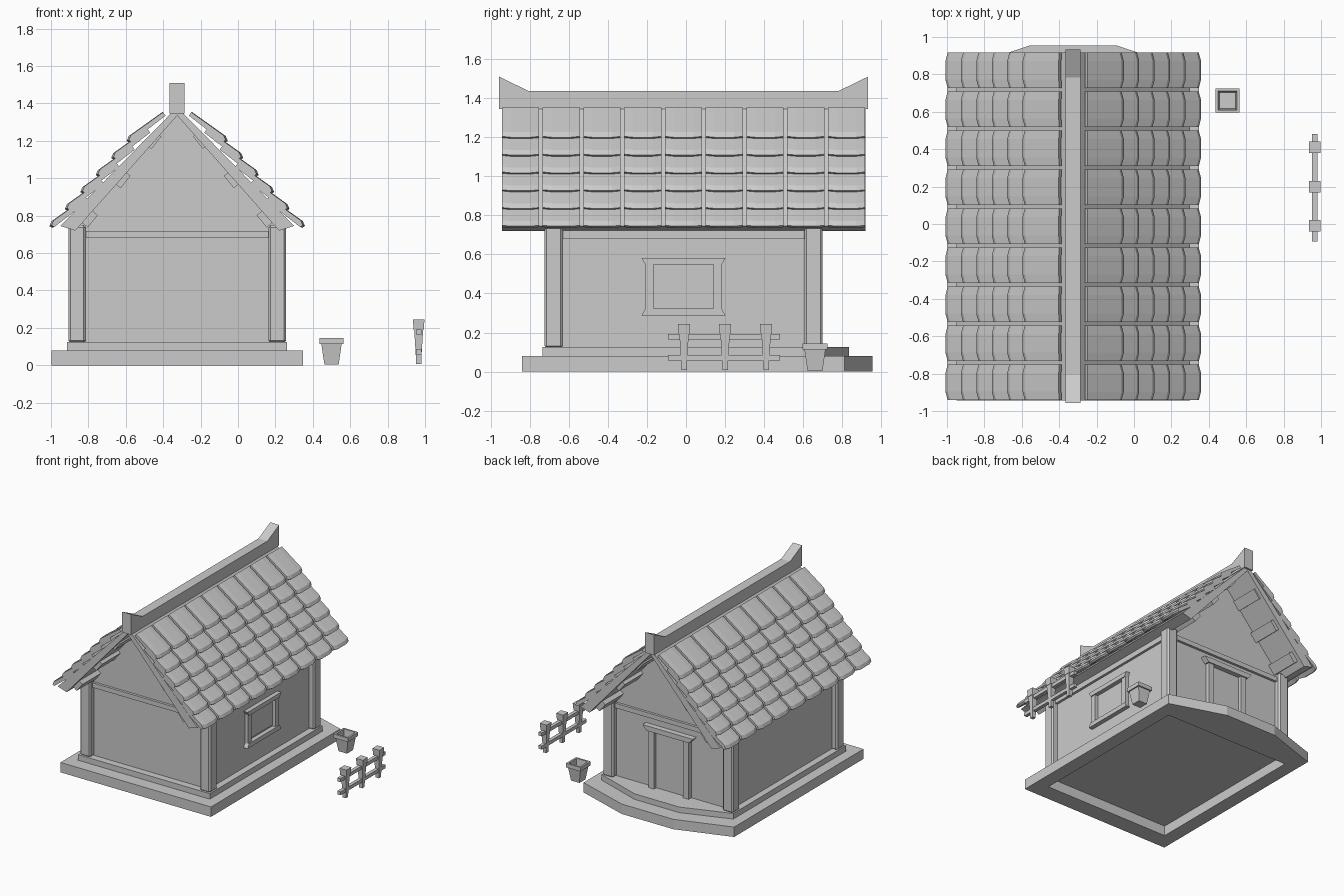
import bpy, bmesh
from math import atan2
from mathutils import Vector

if "Cube" in bpy.data.objects:
    bpy.data.objects.remove(bpy.data.objects["Cube"])

CX, CY = -0.325, -0.0125      # centre of the house


def make(name, bm):
    bmesh.ops.recalc_face_normals(bm, faces=bm.faces)
    me = bpy.data.meshes.new(name)
    bm.to_mesh(me)
    bm.free()
    ob = bpy.data.objects.new(name, me)
    bpy.context.collection.objects.link(ob)
    return ob


def prism(name, pts, axis, a, b):
    """Extrude a 2D outline along an axis (outline in the other two axes, in order)."""
    bm = bmesh.new()
    loops = []
    for d in (a, b):
        loop = []
        for p, q in pts:
            co = {'x': (d, p, q), 'y': (p, d, q), 'z': (p, q, d)}[axis]
            loop.append(bm.verts.new(co))
        loops.append(loop)
        bm.faces.new(loop)
    n = len(pts)
    for i in range(n):
        j = (i + 1) % n
        bm.faces.new((loops[0][i], loops[0][j], loops[1][j], loops[1][i]))
    return make(name, bm)


def box(name, x0, x1, y0, y1, z0, z1, bevel=0):
    ob = prism(name, [(x0, y0), (x1, y0), (x1, y1), (x0, y1)], 'z', z0, z1)
    if bevel:
        m = ob.modifiers.new("bevel", 'BEVEL')
        m.width, m.segments = bevel, 1
    return ob


def square_stack(name, x, y, levels):
    """Square rings of (half width, z) joined into one closed solid."""
    bm = bmesh.new()
    prev = None
    for h, z in levels:
        ring = [bm.verts.new((x + sx * h, y + sy * h, z))
                for sx, sy in ((-1, -1), (1, -1), (1, 1), (-1, 1))]
        if prev:
            for i in range(4):
                j = (i + 1) % 4
                bm.faces.new((prev[i], prev[j], ring[j], ring[i]))
        else:
            bm.faces.new(ring)
        prev = ring
    bm.faces.new(prev)
    return make(name, bm)


# Stepped plinth with a bowed back edge, hollow underneath
def plinth(name, hx, y0, y1, bow, flat, z0, z1):
    pts = [(CX - hx, y0), (CX + hx, y0), (CX + hx, y1),
           (CX + flat, bow), (CX - flat, bow), (CX - hx, y1)]
    return prism(name, pts, 'z', z0, z1)


base = plinth("base_slab", 0.672, -0.84, 0.81, 0.955, 0.23, 0, 0.08)
cutter = box("base_cutter", CX - 0.56, CX + 0.56, CY - 0.69, CY + 0.69, -0.1, 0.2)
cutter.hide_render = True
cutter.display_type = 'WIRE'
cut = base.modifiers.new("hollow", 'BOOLEAN')
cut.operation, cut.object, cut.solver = 'DIFFERENCE', cutter, 'EXACT'
plinth("upper_step", 0.588, -0.735, 0.70, 0.835, 0.20, 0.08, 0.125)

# Walls with gables
prism("walls", [(CX - 0.535, 0.125), (CX + 0.535, 0.125), (CX + 0.535, 0.73),
                (CX, 1.35), (CX - 0.535, 0.73)], 'y', CY - 0.665, CY + 0.665)

# Corner posts
for sx in (-1, 1):
    for sy in (-1, 1):
        x, y = CX + sx * 0.535, CY + sy * 0.665
        box("corner_post", x - 0.047, x + 0.047, y - 0.047, y + 0.047, 0.12, 0.75, 0.012)

# Top beams
for s in (-1, 1):
    y, x = CY + s * 0.665, CX + s * 0.535
    box("gable_beam", CX - 0.5, CX + 0.5, y - 0.02, y + 0.02, 0.68, 0.718)
    box("side_beam", x - 0.02, x + 0.02, CY - 0.63, CY + 0.63, 0.68, 0.73)

# Window on the right wall
wx = CX + 0.535
for s in (-1, 1):
    zc = 0.435
    prism("window_rail", [(CY - 0.215, zc + s * 0.147), (CY + 0.215, zc + s * 0.147),
                          (CY + 0.195, zc + s * 0.112), (CY - 0.195, zc + s * 0.112)],
          'x', wx - 0.01, wx + 0.035)
    y = CY + s * 0.175
    box("window_stile", wx - 0.01, wx + 0.028, y - 0.022, y + 0.022, 0.32, 0.55)
box("window_pane", wx - 0.01, wx + 0.006, CY - 0.145, CY + 0.145, 0.335, 0.54)

# Door frame on the back wall
dy = CY + 0.665
for s in (-1, 1):
    x = CX + s * 0.155
    box("door_jamb", x - 0.025, x + 0.025, dy - 0.01, dy + 0.035, 0.125, 0.59)
prism("door_lintel", [(CX - 0.19, 0.585), (CX + 0.19, 0.585), (CX + 0.225, 0.625),
                      (CX - 0.225, 0.625)], 'y', dy - 0.01, dy + 0.045)
box("door_panel", CX - 0.13, CX + 0.13, dy - 0.01, dy + 0.006, 0.125, 0.585)

# Roof underlay and purlins
Y0, Y1 = CY - 0.93, CY + 0.93
for s in (-1, 1):
    side = [(0, 1.365), (0.03, 1.35), (0.625, 0.745), (0.545, 0.72), (0, 1.335)]
    prism("roof_slab", [(CX + s * p, q) for p, q in side], 'y', Y0, Y1)
    u, n = Vector((0.63, -0.777)), Vector((0.777, 0.63))
    for c in (Vector((0.13, 1.205)), Vector((0.295, 0.995)), Vector((0.47, 0.785))):
        pts = [c + u * a * 0.042 + n * b * 0.024
               for a, b in ((-1, -1), (1, -1), (1, 1), (-1, 1))]
        prism("purlin", [(CX + s * p.x, p.y) for p in pts], 'y', Y0 + 0.03, Y1 - 0.03)


# Roof tiles: bowed lower edge, chamfered lip
def tile_mesh():
    bm = bmesh.new()
    length = 0.236
    run, drop = 0.195 / 0.246, 0.15 / 0.246
    prof = [(0, 0), (0, 0.022), (length - 0.025, 0.03), (length, 0.016), (length - 0.006, 0)]
    cols = []
    for w, bow in ((-0.095, 0), (-0.05, 0.012), (0.05, 0.012), (0.095, 0)):
        col = []
        for t, h in prof:
            t += bow if t else 0
            h += bow * 0.3
            col.append(bm.verts.new((t * run + h * drop, w, -t * drop + h * run)))
        cols.append(col)
    bm.faces.new(cols[0])
    bm.faces.new(cols[-1])
    for a, b in zip(cols, cols[1:]):
        for i in range(5):
            j = (i + 1) % 5
            bm.faces.new((a[i], a[j], b[j], b[i]))
    return make("roof_tile", bm)


first = tile_mesh()
tile_data = first.data
bpy.data.objects.remove(first)
for s in (-1, 1):
    for row in range(6):
        for col in range(9):
            t = bpy.data.objects.new("roof_tile", tile_data)
            bpy.context.collection.objects.link(t)
            t.location = (CX + s * (0.062 + 0.0825 * row), CY + (col - 4) * 0.2085,
                          1.335 - 0.091 * row)
            t.rotation_euler.z = 0 if s > 0 else 3.14159265

# Ridge beam with raised ends
prism("ridge_beam", [(CY - 0.945, 1.345), (CY - 0.945, 1.51), (CY - 0.795, 1.437),
                     (CY + 0.795, 1.437), (CY + 0.945, 1.51), (CY + 0.945, 1.345)],
      'x', CX - 0.04, CX + 0.04)

# Plant pot
square_stack("plant_pot", 0.5, 0.66, [(0.038, 0.003), (0.054, 0.113), (0.065, 0.113),
                                      (0.065, 0.145), (0.05, 0.145), (0.042, 0.06)])

# Fence
FX = 0.966
for y in (-0.01, 0.2, 0.41):
    square_stack("fence_post", FX, y, [(0.014, 0.008), (0.016, 0.065), (0.024, 0.19),
                                       (0.027, 0.19), (0.031, 0.245)])
for z in (0.072, 0.178):
    box("fence_rail", FX - 0.014, FX + 0.014, -0.093, 0.48, z - 0.014, z + 0.014)
